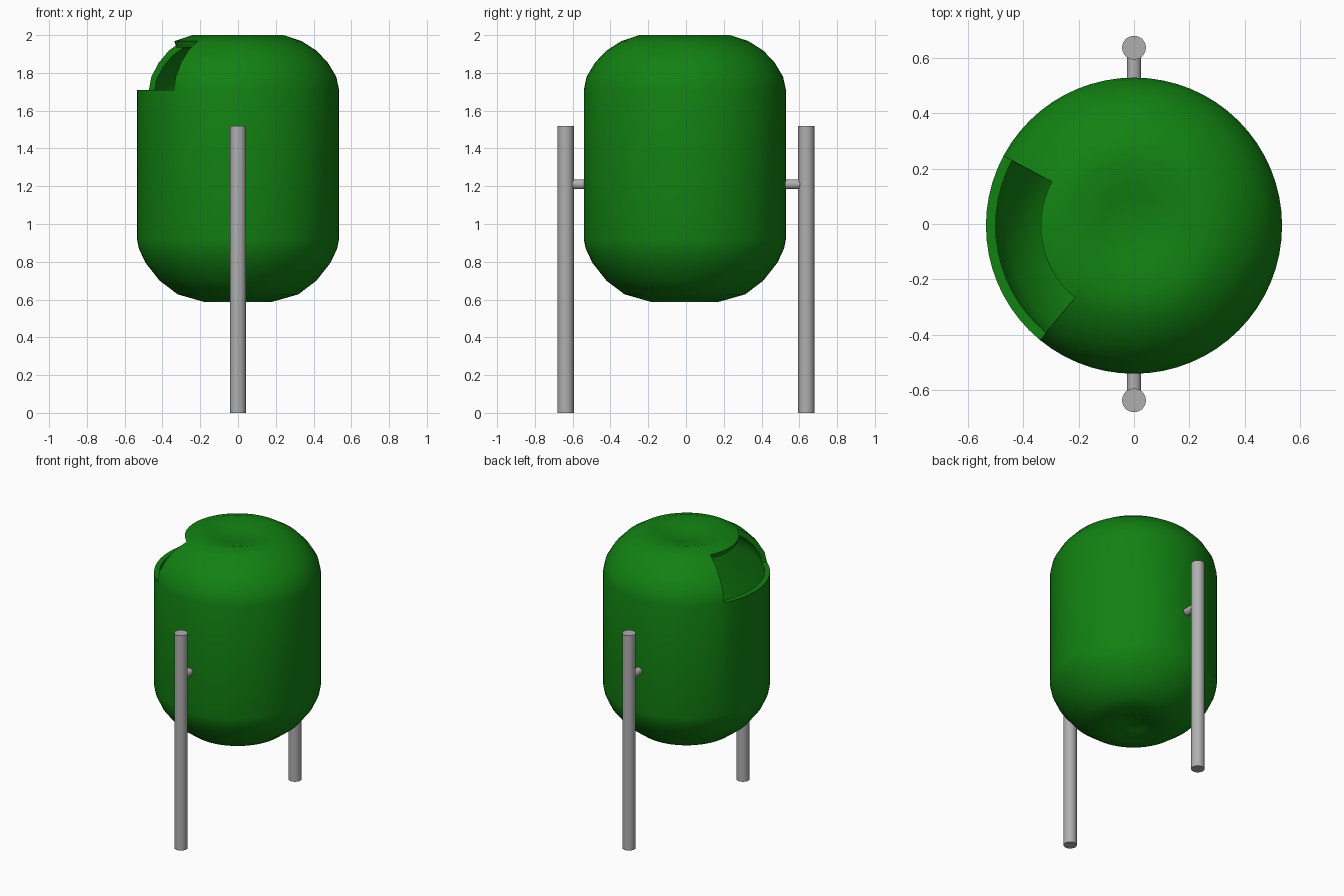
import bpy, bmesh, math

if "Cube" in bpy.data.objects:
    bpy.data.objects.remove(bpy.data.objects["Cube"])

def material(name, rgb):
    m = bpy.data.materials.new(name)
    m.diffuse_color = (*rgb, 1)
    m.use_nodes = True
    m.node_tree.nodes["Principled BSDF"].inputs["Base Color"].default_value = m.diffuse_color
    return m

green = material("green plastic", (0.006, 0.22, 0.006))
grey = material("grey metal", (0.43, 0.43, 0.43))

def smooth(ob, angle=40):
    bpy.ops.object.select_all(action='DESELECT')
    ob.select_set(True)
    bpy.context.view_layer.objects.active = ob
    bpy.ops.object.shade_smooth_by_angle(angle=math.radians(angle))

def rod(name, radius, length, loc, rot=(0, 0, 0)):
    bpy.ops.mesh.primitive_cylinder_add(vertices=32, radius=radius, depth=length,
                                        location=loc, rotation=rot)
    ob = bpy.context.object
    ob.name = name
    ob.data.materials.append(grey)
    smooth(ob)

# Bin body: lathed capsule with dished ends (radius, height)
profile = [(0, 0.64), (0.09, 0.625), (0.18, 0.588), (0.32, 0.628), (0.415, 0.70),
           (0.49, 0.795), (0.525, 0.87), (0.535, 0.92), (0.535, 1.71), (0.52, 1.78),
           (0.475, 1.855), (0.415, 1.918), (0.337, 1.968), (0.24, 2.0),
           (0.12, 1.968), (0, 1.955)]
SEG = 64
bm = bmesh.new()
rings = []
for r, z in profile:
    if r == 0:
        rings.append([bm.verts.new((0, 0, z))] * SEG)
    else:
        rings.append([bm.verts.new((r * math.cos(2 * math.pi * i / SEG),
                                    r * math.sin(2 * math.pi * i / SEG), z))
                      for i in range(SEG)])
for k in range(len(rings) - 1):
    lo, hi = rings[k], rings[k + 1]
    for i in range(SEG):
        # Litter opening in the shoulder, left side
        if 8 <= k <= 11 and 27 <= i < 41:
            continue
        j = (i + 1) % SEG
        quad = dict.fromkeys((lo[i], lo[j], hi[j], hi[i]))
        bm.faces.new(list(quad))
bmesh.ops.recalc_face_normals(bm, faces=bm.faces)
mesh = bpy.data.meshes.new("bin_body")
bm.to_mesh(mesh)
bm.free()
body = bpy.data.objects.new("bin_body", mesh)
bpy.context.collection.objects.link(body)
body.location.y = -0.006
mesh.materials.append(green)

# Wall thickness
wall = body.modifiers.new("wall", 'SOLIDIFY')
wall.thickness = 0.035
wall.offset = -1
bpy.context.view_layer.objects.active = body
body.select_set(True)
bpy.ops.object.modifier_apply(modifier="wall")
smooth(body)

# Posts and pivot pins on both sides
for name, s in (("front", -1), ("back", 1)):
    rod(name + "_post", 0.043, 1.52, (0, s * 0.637, 0.76))
    rod(name + "_pivot_pin", 0.026, 0.12, (0, s * 0.565, 1.21), (math.pi / 2, 0, 0))
